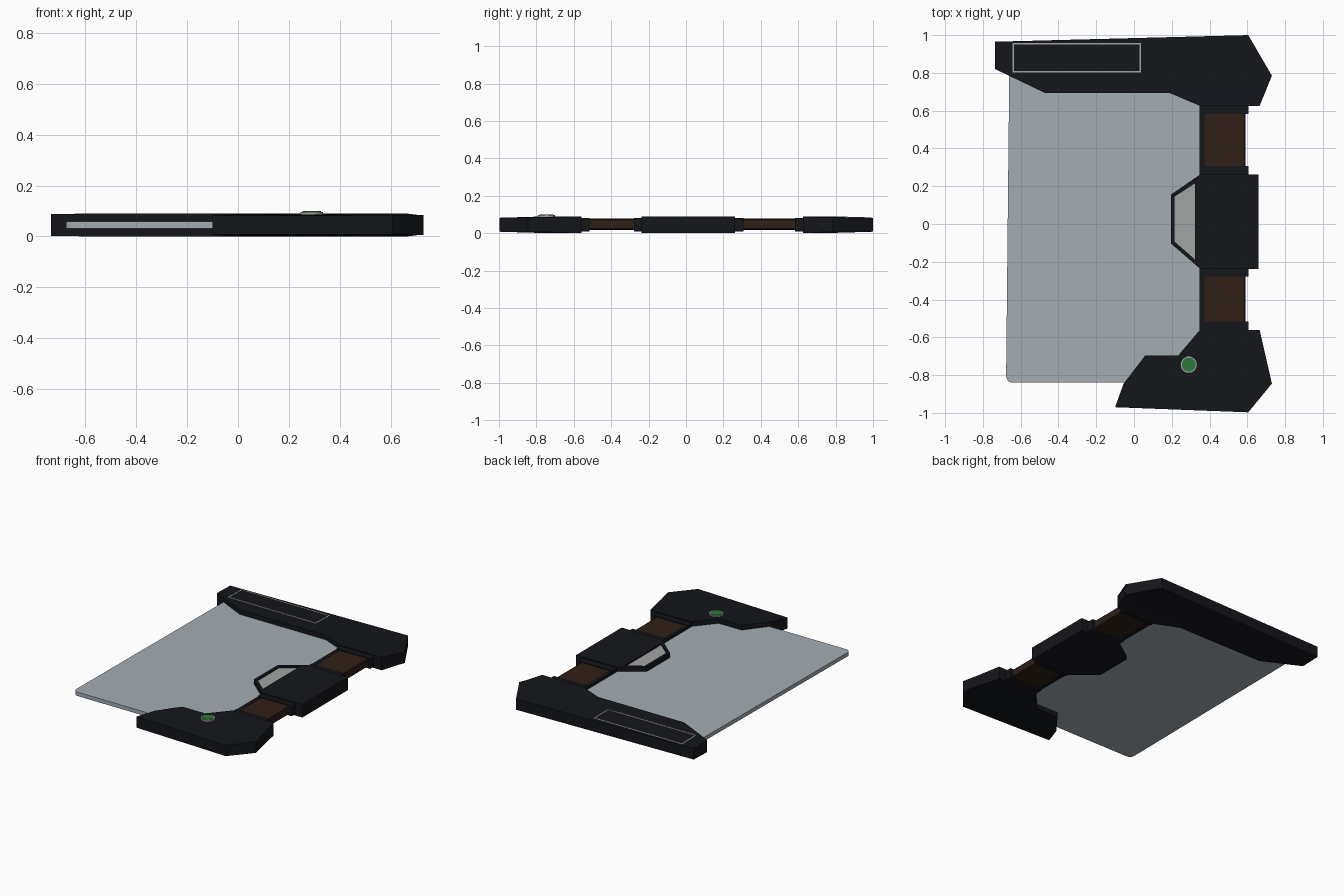
import bpy, bmesh, math
from mathutils import Vector

if "Cube" in bpy.data.objects:
    bpy.data.objects.remove(bpy.data.objects["Cube"])


def material(name, r, g, b):
    m = bpy.data.materials.new(name)
    m.diffuse_color = (r, g, b, 1)
    m.use_nodes = True
    m.node_tree.nodes["Principled BSDF"].inputs["Base Color"].default_value = m.diffuse_color
    return m


DARK = material("dark_shell", 0.007, 0.008, 0.011)
BROWN = material("brown_grip", 0.028, 0.014, 0.008)
GLASS = material("pale_glass", 0.37, 0.42, 0.46)
SILVER = material("silver", 0.36, 0.37, 0.37)
GREEN = material("green", 0.03, 0.19, 0.04)
MID = 0.045


def taper(v):
    """Thin the shell slightly towards its far ends."""
    d = max(0.0, abs(v.y) - 0.74) * 0.03
    if v.x > 0.7:
        d = max(d, 0.006)
    v.z += -d if v.z > MID else d


def slab(name, pts, z0, z1, mat, thin=False, chamfer=0):
    bm = bmesh.new()
    face = bm.faces.new([bm.verts.new((x, y, z0)) for x, y in pts])
    top = bmesh.ops.extrude_face_region(bm, geom=[face])["geom"]
    bmesh.ops.translate(bm, vec=(0, 0, z1 - z0),
                        verts=[v for v in top if isinstance(v, bmesh.types.BMVert)])
    if thin:
        for side in (-0.74, 0.74):
            bmesh.ops.bisect_plane(bm, geom=bm.verts[:] + bm.edges[:] + bm.faces[:],
                                   plane_co=(0, side, 0), plane_no=(0, 1, 0))
        for v in bm.verts:
            taper(v.co)
    bmesh.ops.recalc_face_normals(bm, faces=bm.faces[:])
    me = bpy.data.meshes.new(name)
    bm.to_mesh(me)
    bm.free()
    ob = bpy.data.objects.new(name, me)
    bpy.context.collection.objects.link(ob)
    me.materials.append(mat)
    if chamfer:
        b = ob.modifiers.new("chamfer", "BEVEL")
        b.width, b.segments = chamfer, 1
    return ob


def rect(x0, x1, y0, y1):
    return [(x0, y0), (x1, y0), (x1, y1), (x0, y1)]


# End shells
slab("upper_arm", [(-0.735, 0.965), (-0.735, 0.82), (-0.47, 0.693), (0.19, 0.693),
                   (0.35, 0.625), (0.665, 0.625), (0.73, 0.785), (0.605, 1.0)],
     0.0, 0.09, DARK, thin=True)
slab("lower_arm", [(-0.10, -0.97), (0.605, -0.997), (0.73, -0.845), (0.665, -0.56),
                   (0.35, -0.56), (0.235, -0.695), (0.06, -0.695), (-0.055, -0.845)],
     0.0, 0.09, DARK, thin=True)

# Glass sheet with a rounded free corner
r = 0.035
corner = [(-0.677 + r - r * math.cos(a), -0.84 + r - r * math.sin(a))
          for a in (i * math.pi / 12 for i in range(7))]
slab("glass_sheet", corner + [(0.38, -0.84), (0.38, 0.84), (-0.66, 0.84)],
     0.031, 0.058, GLASS)

# Handle: brown grip, dark spine and collars
slab("grip", rect(0.36, 0.59, -0.6, 0.66), 0.02, 0.076, BROWN, chamfer=0.005)
slab("grip_spine", rect(0.347, 0.372, -0.6, 0.66), 0.016, 0.078, DARK)
for i, (y0, y1) in enumerate([(-0.57, -0.517), (-0.277, -0.225), (0.255, 0.308), (0.583, 0.635)]):
    slab(f"collar_{i + 1}", rect(0.347, 0.606, y0, y1), 0.01, 0.082, DARK)

# Middle housing with recessed window
housing = slab("middle_housing", [(0.195, -0.103), (0.35, -0.237), (0.66, -0.237), (0.66, 0.262),
                                  (0.35, 0.262), (0.195, 0.155)], 0.0, 0.09, DARK)
window = [(0.215, -0.094), (0.322, -0.187), (0.322, 0.215), (0.215, 0.145)]
cutter = slab("window_cutter", window, 0.078, 0.12, DARK)
cutter.hide_render = True
cutter.hide_set(True)
cut = housing.modifiers.new("recess", "BOOLEAN")
cut.operation, cut.object, cut.solver = "DIFFERENCE", cutter, "EXACT"
bpy.context.view_layer.objects.active = housing
bpy.ops.object.modifier_apply(modifier="recess")
bpy.data.objects.remove(cutter)
slab("window_panel", window, 0.07, 0.08, SILVER)

# Thin raised outline on the upper arm
x0, x1, y0, y1, w = -0.642, 0.036, 0.803, 0.958, 0.008
for name, box in (("front", (x0, x1, y0, y0 + w)), ("back", (x0, x1, y1 - w, y1)),
                  ("left", (x0, x0 + w, y0 + w, y1 - w)), ("right", (x1 - w, x1, y0 + w, y1 - w))):
    slab("outline_" + name, rect(*box), 0.086, 0.0915, SILVER, thin=True)

# Round button
for name, rad, h, mat in (("button_ring", 0.045, 0.097, SILVER), ("button_cap", 0.037, 0.100, GREEN)):
    bpy.ops.mesh.primitive_cylinder_add(vertices=32, radius=rad, depth=h - 0.07,
                                        location=(0.29, -0.745, (h + 0.07) / 2))
    ob = bpy.context.object
    ob.name = name
    ob.data.materials.append(mat)
    bpy.ops.object.shade_smooth_by_angle()
